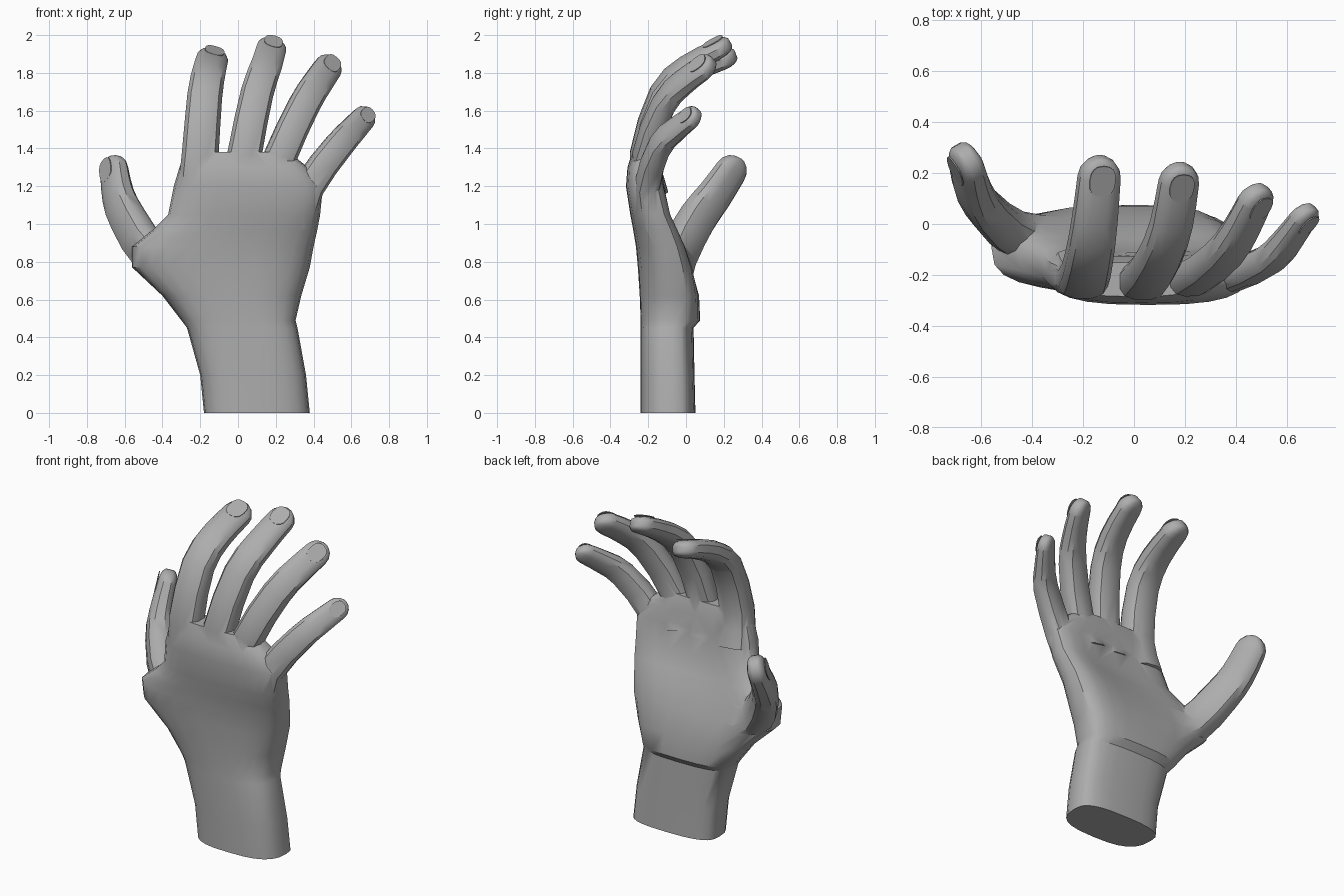
import bpy, bmesh
from math import sin, cos, pi, radians
from mathutils import Vector

cube = bpy.data.objects.get("Cube")
if cube:
    bpy.data.objects.remove(cube)

GREY = (0.42, 0.42, 0.42, 1)
skin = bpy.data.materials.new("clay_grey")
skin.use_nodes = True
skin.diffuse_color = GREY
skin.node_tree.nodes["Principled BSDF"].inputs["Base Color"].default_value = GREY


def signed_power(value, power):
    return abs(value) ** power * (1 if value >= 0 else -1)


def finish(name, bm):
    """Turn a bmesh into a skin-coloured object."""
    bmesh.ops.recalc_face_normals(bm, faces=bm.faces)
    mesh = bpy.data.meshes.new(name)
    bm.to_mesh(mesh)
    bm.free()
    mesh.materials.append(skin)
    ob = bpy.data.objects.new(name, mesh)
    bpy.context.collection.objects.link(ob)
    return ob


def loft(name, rings):
    """Skin a closed tube through equally sized rings of points."""
    bm = bmesh.new()
    loops = [[bm.verts.new(point) for point in ring] for ring in rings]
    count = len(loops[0])
    for low, high in zip(loops, loops[1:]):
        for i in range(count):
            j = (i + 1) % count
            bm.faces.new((low[i], low[j], high[j], high[i]))
    bm.faces.new(loops[0][::-1])
    bm.faces.new(loops[-1])
    return finish(name, bm)


def palm_ring(z, right, left, back, front):
    """Boxy oval, widest nearer the palm, hollowed between the mounds."""
    edge = back + (front - back) * 0.6
    hollow = max(0, 0.04 * sin(pi * (z - 0.55) / 0.8))
    ring = []
    for i in range(24):
        angle = 2 * pi * i / 24
        x = (left + right) / 2 + (left - right) / 2 * signed_power(cos(angle), 0.72)
        y = edge
        if sin(angle) > 0:
            y += (front - edge) * sin(angle) ** 0.65 - hollow * sin(angle) ** 6
        else:
            y += (edge - back) * signed_power(sin(angle), 0.7)
        ring.append((x, y, z))
    return ring


def smooth_path(points, steps):
    """Evenly divided curve that passes through every point."""
    ends = [points[0] * 2 - points[1], *points, points[-1] * 2 - points[-2]]
    path = []
    for a, b, c, d in zip(ends, ends[1:], ends[2:], ends[3:]):
        for i in range(steps):
            t = i / steps
            path.append(b + (c - a) * t / 2 + (a * 2 - b * 5 + c * 4 - d) * t * t / 2
                        + (b * 3 - a - c * 3 + d) * t ** 3 / 2)
    return path + [points[-1]]


def digit_ring(center, side, back, width, depth):
    """Boxy cross-section of a finger."""
    angles = [2 * pi * (i + 0.5) / 12 for i in range(12)]
    return [center + side * width * signed_power(cos(angle), 0.75)
            + back * depth * signed_power(sin(angle), 0.7) for angle in angles]


def add_nail(name, center, along, side, back, width):
    """Thin rounded plate on the back of a fingertip."""
    bm = bmesh.new()
    outline = []
    for i in range(16):
        angle = i * pi / 8
        outline.append(bm.verts.new(
            center + side * width * 0.62 * signed_power(cos(angle), 0.8)
            + along * width * 0.75 * signed_power(sin(angle), 0.8)))
    face = bm.faces.new(outline)
    raised = bmesh.ops.extrude_face_region(bm, geom=[face])["geom"]
    bmesh.ops.translate(bm, vec=back * 0.005,
                        verts=[v for v in raised if isinstance(v, bmesh.types.BMVert)])
    finish(name, bm)


def add_digit(hand, name, facing, base_width, tip_width, *joints):
    """Tapered, bent finger with a rounded tip, fused into the hand."""
    path = smooth_path([Vector(joint) for joint in joints], 2)
    last = len(path) - 1
    rings = []
    for i, center in enumerate(path):
        along = (path[min(i + 1, last)] - path[max(i - 1, 0)]).normalized()
        back = Vector(facing)
        back = (back - along * back.dot(along)).normalized()
        side = along.cross(back)
        width = base_width + (tip_width - base_width) * i / last
        depth = width * (0.85 - 0.23 * i / last)
        rings.append(digit_ring(center, side, back, width, depth))
    for angle in map(radians, (25, 50, 72, 85)):
        rings.append(digit_ring(center + along * width * sin(angle), side, back,
                                width * cos(angle), depth * (0.35 + 0.65 * cos(angle))))
    part = loft(name, rings)
    add_nail(name + "_nail", center + back * (depth - 0.002), along, side, back, width)
    union = hand.modifiers.new(name, "BOOLEAN")
    union.operation = "UNION"
    union.solver = "EXACT"
    union.object = part
    bpy.context.view_layer.objects.active = hand
    bpy.ops.object.modifier_apply(modifier=union.name)
    bpy.data.objects.remove(part)


# Wrist, heel, thumb mound and knuckles, as height, right, left, back, front
hand = loft("hand", [
    palm_ring(0, -0.18, 0.38, -0.24, 0.05),
    palm_ring(0.2, -0.2, 0.36, -0.24, 0.045),
    palm_ring(0.45, -0.27, 0.315, -0.24, 0.04),
    palm_ring(0.49, -0.3, 0.305, -0.24, 0.075),
    palm_ring(0.62, -0.4, 0.335, -0.245, 0.08),
    palm_ring(0.77, -0.56, 0.38, -0.255, 0.055),
    palm_ring(0.88, -0.56, 0.4, -0.265, 0.02),
    palm_ring(0.97, -0.45, 0.42, -0.28, -0.02),
    palm_ring(1.05, -0.37, 0.435, -0.295, -0.06),
    palm_ring(1.2, -0.34, 0.45, -0.318, -0.1),
    palm_ring(1.3, -0.31, 0.37, -0.31, -0.12),
    palm_ring(1.38, -0.27, 0.27, -0.285, -0.15),
])

# Fingers and thumb, from root to tip
add_digit(hand, "index_finger", (0, -1, 0), 0.105, 0.085,
          (-0.22, -0.18, 1.15), (-0.2, -0.215, 1.37), (-0.177, -0.135, 1.67),
          (-0.155, 0.01, 1.8), (-0.137, 0.185, 1.87))
add_digit(hand, "middle_finger", (0, -1, 0), 0.098, 0.08,
          (0.01, -0.19, 1.15), (0.035, -0.225, 1.37), (0.1, -0.13, 1.69),
          (0.147, 0, 1.83), (0.176, 0.165, 1.925))
add_digit(hand, "ring_finger", (0.1, -1, 0), 0.092, 0.077,
          (0.17, -0.18, 1.15), (0.225, -0.215, 1.36), (0.35, -0.12, 1.63),
          (0.42, -0.02, 1.745), (0.475, 0.088, 1.825))
add_digit(hand, "little_finger", (0.25, -1, 0.1), 0.09, 0.066,
          (0.31, -0.17, 1), (0.375, -0.205, 1.2), (0.53, -0.14, 1.41),
          (0.605, -0.06, 1.495), (0.665, 0.022, 1.56))
add_digit(hand, "thumb", (-1, -0.7, 0.1), 0.12, 0.09,
          (-0.24, -0.08, 0.72), (-0.45, -0.05, 0.83), (-0.585, 0.06, 1.03),
          (-0.635, 0.15, 1.15), (-0.655, 0.235, 1.275))

# Smooth shading with crisp creases
bpy.ops.object.select_all(action="DESELECT")
hand.select_set(True)
bpy.ops.object.shade_smooth_by_angle(angle=radians(35))
